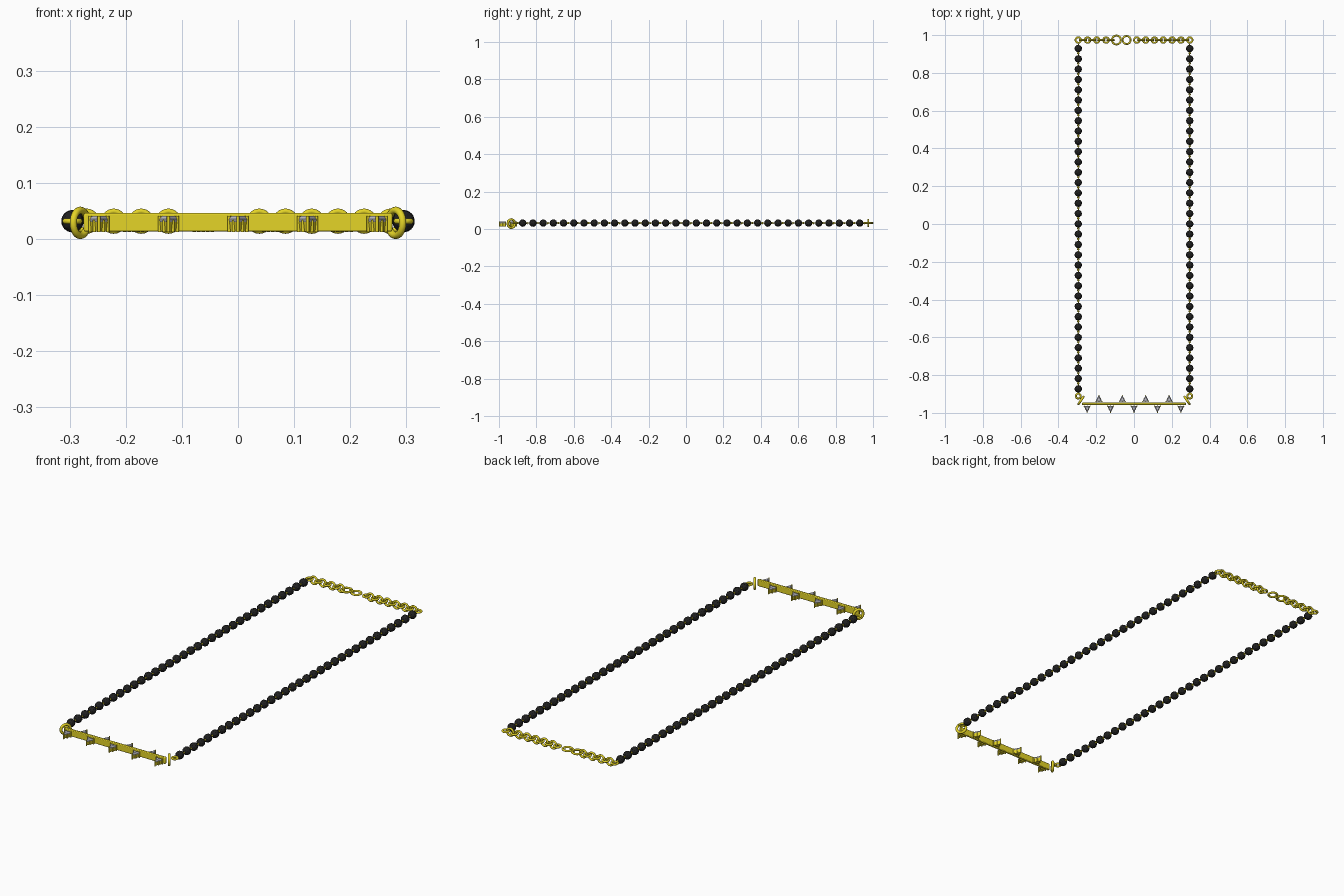
import bpy, bmesh, math, random
from mathutils import Matrix, Vector, Euler

if "Cube" in bpy.data.objects:
    bpy.data.objects.remove(bpy.data.objects["Cube"])

random.seed(4)
Z = 0.032          # height of the chain's centre line
SIDE_X = 0.295


def material(name, rgb):
    m = bpy.data.materials.new(name)
    m.diffuse_color = (*rgb, 1)
    m.use_nodes = True
    m.node_tree.nodes["Principled BSDF"].inputs["Base Color"].default_value = m.diffuse_color
    return m


gold = material("gold", (0.78, 0.66, 0.02))
black = material("black", (0.015, 0.015, 0.015))
silver = material("silver", (0.55, 0.55, 0.6))


def finish(bm, name, mat, smooth=True):
    bmesh.ops.recalc_face_normals(bm, faces=bm.faces)
    me = bpy.data.meshes.new(name)
    bm.to_mesh(me)
    bm.free()
    me.materials.append(mat)
    ob = bpy.data.objects.new(name, me)
    bpy.context.collection.objects.link(ob)
    if smooth:
        bpy.context.view_layer.objects.active = ob
        ob.select_set(True)
        bpy.ops.object.shade_smooth_by_angle(angle=math.radians(50))
        ob.select_set(False)
    return ob


def ring(bm, centre, outer, wire, rot=(0, 0, 0), n=24, k=10):
    """Torus lying flat unless rotated."""
    mat = Matrix.Translation(centre) @ Euler(rot).to_matrix().to_4x4()
    rows = []
    for i in range(n):
        a = 2 * math.pi * i / n
        row = []
        for j in range(k):
            b = 2 * math.pi * j / k
            r = outer - wire + wire * math.cos(b)
            p = Vector((r * math.cos(a), r * math.sin(a), wire * math.sin(b)))
            row.append(bm.verts.new(mat @ p))
        rows.append(row)
    for i in range(n):
        p, q = rows[i], rows[(i + 1) % n]
        for j in range(k):
            bm.faces.new((p[j], q[j], q[(j + 1) % k], p[(j + 1) % k]))


def rod(bm, a, b, r, n=8):
    a, b = Vector(a), Vector(b)
    rot = (b - a).to_track_quat('Z', 'Y').to_matrix().to_4x4()
    bmesh.ops.create_cone(bm, cap_ends=True, segments=n, radius1=r, radius2=r,
                          depth=(b - a).length,
                          matrix=Matrix.Translation((a + b) / 2) @ rot)


def triangle_loft(bm, x, y0, d, levels):
    """Stack of triangular sections (z, scale), tip pointing along d in y."""
    c = Vector((x, y0 + d * 0.016, 0))
    pts = [Vector((-0.018, -0.012 * d, 0)), Vector((0.018, -0.012 * d, 0)), Vector((0, 0.025 * d, 0))]
    rows = [[bm.verts.new(c + p * s + Vector((0, 0, z))) for p in pts] for z, s in levels]
    for p, q in zip(rows, rows[1:]):
        for j in range(3):
            bm.faces.new((p[j], p[(j + 1) % 3], q[(j + 1) % 3], q[j]))
    bm.faces.new(rows[0])
    bm.faces.new(rows[-1])
    return [c + p * 0.88 for p in pts]


# Beaded sides: faceted beads on wire, small eye loops in the gaps
COUNT, Y0, STEP = 34, -0.873, 0.0546
for side, label in ((-1, "left"), (1, "right")):
    beads, wires = bmesh.new(), bmesh.new()
    x = side * SIDE_X
    for i in range(COUNT):
        y = Y0 + i * STEP
        rot = Euler([random.uniform(0, 6.28) for _ in range(3)]).to_matrix().to_4x4()
        bmesh.ops.create_icosphere(beads, subdivisions=2, radius=0.02,
                                   matrix=Matrix.Translation((x, y, Z)) @ rot)
        rod(wires, (x, y - 0.023, Z), (x, y + 0.023, Z), 0.003, 6)
        ring(wires, (x, y - 0.0245, Z), 0.0065, 0.002, (0, 0, 0), 10, 6)
        ring(wires, (x, y + 0.0245, Z), 0.0065, 0.002, (0, math.pi / 2, 0), 10, 6)
    finish(beads, label + "_beads", black, False)
    finish(wires, label + "_bead_wires", gold)

# Back chain: flat links alternating with upright links, two big clasp rings
chain = bmesh.new()
YB = 0.974
flat = [-0.295, -0.246, -0.197, -0.148] + [0.015 + 0.0467 * i for i in range(7)]
for x in flat:
    ring(chain, (x, YB, Z), 0.0195, 0.005)
upright = [-0.27, -0.2215, -0.1725, -0.124] + [0.038 + 0.0467 * i for i in range(6)]
for x in upright:
    ring(chain, (x, YB, Z), 0.0225, 0.005, (math.pi / 2, 0, 0))
finish(chain, "back_chain", gold)
clasp = bmesh.new()
for x in (-0.093, -0.039):
    ring(clasp, (x, YB, Z), 0.0285 if x < -0.05 else 0.026, 0.005)
ring(clasp, (-0.066, YB, Z), 0.012, 0.004, (math.pi / 2, 0, 0))
finish(clasp, "clasp", gold)

# Front bar with rounded edges
bar = bmesh.new()
bmesh.ops.create_cube(bar, size=1, matrix=Matrix.Translation((0, -0.952, 0.030))
                      @ Matrix.Diagonal((0.55, 0.012, 0.033, 1)))
ob = finish(bar, "front_bar", gold)
bev = ob.modifiers.new("rounded", 'BEVEL')
bev.width, bev.segments = 0.003, 2

# Corner rings joining the bar to the beads
corner = bmesh.new()
for s in (-1, 1):
    ring(corner, (s * 0.281, -0.934, 0.029), 0.029, 0.0065,
         (math.pi / 2, 0, -s * math.radians(56)))
    ring(corner, (s * SIDE_X, -0.911, Z), 0.018, 0.005)
finish(corner, "corner_rings", gold)

# Triangular stones in pronged cups, alternating on both faces of the bar
stones, cups = bmesh.new(), bmesh.new()
for k in range(9):
    x = -0.248 + 0.062 * k
    d = -1 if k % 2 == 0 else 1
    y = -0.952 + d * 0.007
    triangle_loft(stones, x, y, d, [(0.022, 0.5), (0.033, 0.98), (0.036, 0.98), (0.0415, 0.6)])
    corners = triangle_loft(cups, x, y, d, [(0.014, 0.75), (0.031, 0.95)])
    for j, p in enumerate(corners):
        for q in (p, (p + corners[(j + 1) % 3]) / 2):
            top = 0.041 if q is p else 0.034
            rod(cups, (q.x, q.y, 0.013), (q.x, q.y, top), 0.003)
finish(stones, "stones", silver, False)
finish(cups, "stone_cups", gold)
